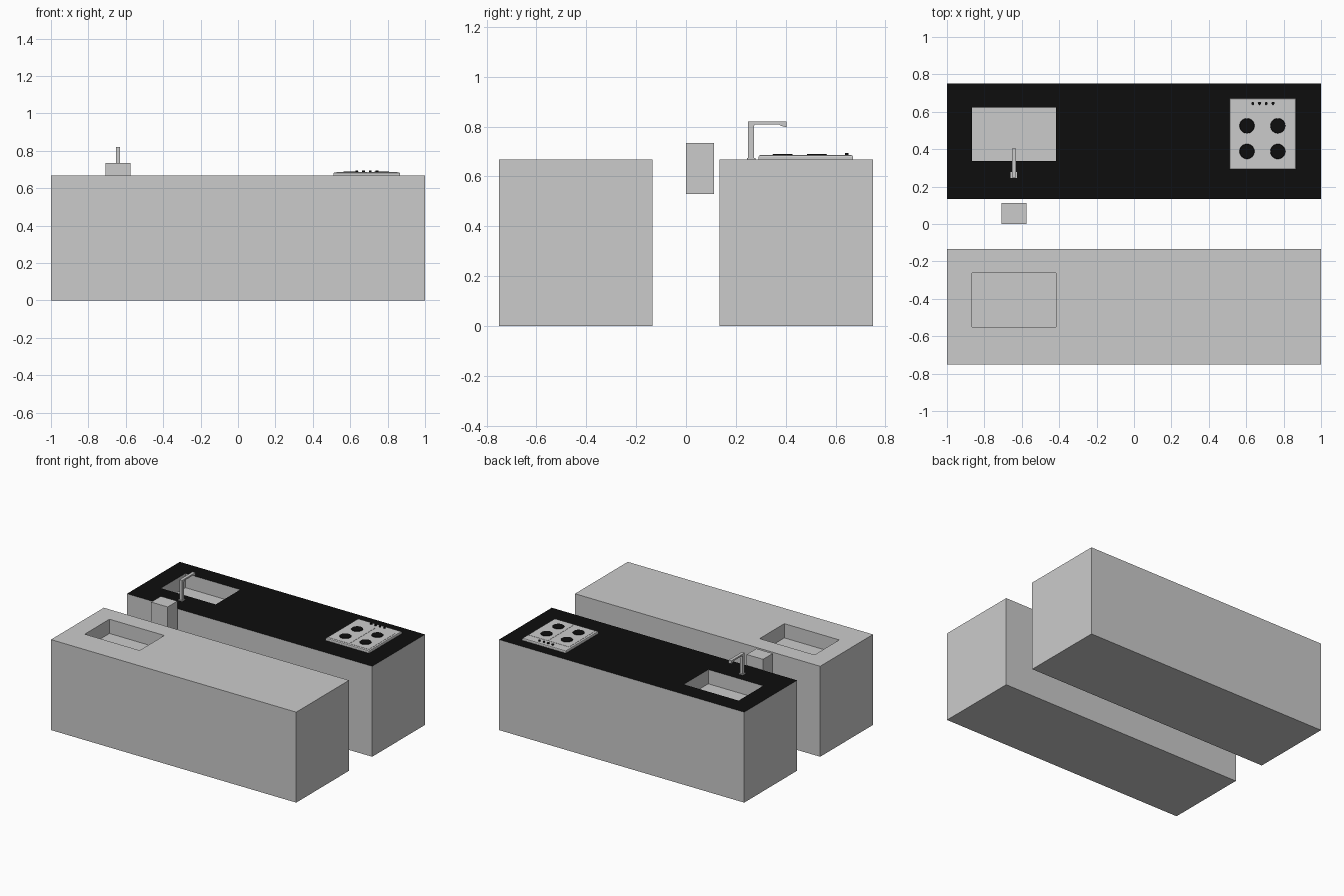
import bpy, bmesh
from mathutils import Matrix

if "Cube" in bpy.data.objects:
    bpy.data.objects.remove(bpy.data.objects["Cube"])

H = 0.667  # counter height


def material(name, v):
    m = bpy.data.materials.new(name)
    m.diffuse_color = (v, v, v, 1)
    m.use_nodes = True
    m.node_tree.nodes["Principled BSDF"].inputs["Base Color"].default_value = m.diffuse_color
    return m


black = material("black", 0.004)
grey = material("grey", 0.8)
dark_grey = material("dark_grey", 0.55)


def finish(name, bm, mats=()):
    bmesh.ops.recalc_face_normals(bm, faces=bm.faces)
    me = bpy.data.meshes.new(name)
    bm.to_mesh(me)
    bm.free()
    for m in mats:
        me.materials.append(m)
    ob = bpy.data.objects.new(name, me)
    bpy.context.collection.objects.link(ob)
    return ob


def box_bm(x, y, z):
    bm = bmesh.new()
    bmesh.ops.create_cube(bm, size=1)
    for v in bm.verts:
        v.co = [r[0] if c < 0 else r[1] for r, c in zip((x, y, z), v.co)]
    return bm


def top_face(bm):
    return max(bm.faces, key=lambda f: f.calc_center_median().z)


def sink_hole(bm, face, x, y, floor):
    """Inset a rectangle into a top face and sink it; returns the rim faces."""
    c = face.calc_center_median()
    rim = bmesh.ops.inset_region(bm, faces=[face], thickness=0.01)["faces"]
    for v in face.verts:
        v.co.x, v.co.y = x[v.co.x > c.x], y[v.co.y > c.y]
    bmesh.ops.inset_region(bm, faces=[face], thickness=0)
    for v in face.verts:
        v.co.x, v.co.y = x[v.co.x > sum(x) / 2], y[v.co.y > sum(y) / 2]
        v.co.z = floor
    return rim


def counter(name, y, basin_y, top_mat):
    bm = box_bm((-1, 1), y, (0, H))
    for f in sink_hole(bm, top_face(bm), (-0.865, -0.417), basin_y, H - 0.105):
        f.material_index = 1
    return finish(name, bm, (grey, top_mat))


# two counters with recessed basins
counter("front_counter", (-0.75, -0.135), (-0.55, -0.262), grey)
counter("back_counter", (0.135, 0.75), (0.336, 0.622), black)

# floating wall box between the counters
finish("small_box", box_bm((-0.708, -0.574), (0, 0.113), (0.53, 0.735)), (dark_grey,))

# tap: side profile extruded across x
profile = [(0.249, H), (0.249, 0.82), (0.403, 0.82), (0.403, 0.797), (0.384, 0.802),
           (0.371, 0.809), (0.278, 0.809), (0.272, 0.802), (0.272, H)]
bm = bmesh.new()
side = bm.faces.new([bm.verts.new((-0.653, y, z)) for y, z in profile])
ext = bmesh.ops.extrude_face_region(bm, geom=[side], use_keep_orig=True)["geom"]
bmesh.ops.translate(bm, vec=(0.023, 0, 0),
                    verts=[g for g in ext if isinstance(g, bmesh.types.BMVert)])
finish("tap", bm)
finish("tap_base", box_bm((-0.66, -0.625), (0.245, 0.279), (H, 0.673)))

# hob plate with a softened top edge and two shallow panels
bm = box_bm((0.51, 0.866), (0.291, 0.671), (H, 0.685))
bmesh.ops.bevel(bm, geom=list(top_face(bm).edges), offset=0.007, segments=2,
                profile=0.5, affect='EDGES')
finish("hob_plate", bm)
for i, x in enumerate(((0.526, 0.693), (0.699, 0.852))):
    finish(f"hob_panel_{i + 1}", box_bm(x, (0.307, 0.61), (0.684, 0.6865)))


def disc(name, x, y, r, z0, z1, n):
    bm = bmesh.new()
    bmesh.ops.create_cone(bm, cap_ends=True, segments=n, radius1=r, radius2=r * 0.93,
                          depth=z1 - z0, matrix=Matrix.Translation((x, y, (z0 + z1) / 2)))
    ob = finish(name, bm, (black,))
    bpy.context.view_layer.objects.active = ob
    ob.select_set(True)
    bpy.ops.object.shade_smooth_by_angle()
    ob.select_set(False)


# burners and control knobs
for i, x in enumerate((0.604, 0.769)):
    for j, y in enumerate((0.388, 0.525)):
        disc(f"burner_{i * 2 + j + 1}", x, y, 0.041, 0.685, 0.69, 32)
for i in range(4):
    disc(f"knob_{i + 1}", 0.635 + i * 0.036, 0.645, 0.008, 0.684, 0.694, 16)
